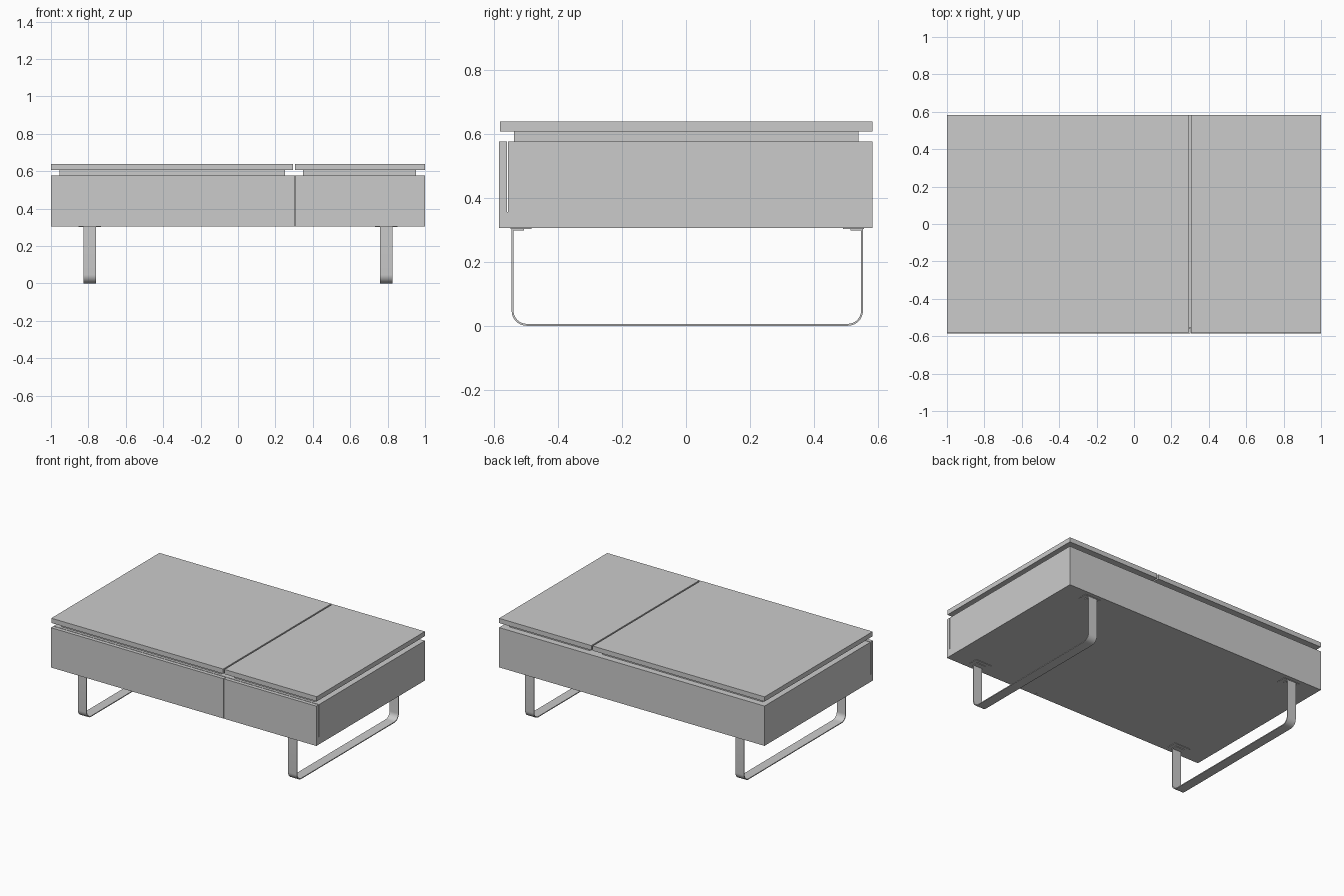
import bpy, bmesh
from math import sin, cos, pi

if "Cube" in bpy.data.objects:
    bpy.data.objects.remove(bpy.data.objects["Cube"])


def extrude_profile(name, pts, x0, x1, smooth=False):
    """Extrude a closed (y, z) outline from x0 to x1."""
    bm = bmesh.new()
    face = bm.faces.new([bm.verts.new((x0, y, z)) for y, z in pts])
    ext = bmesh.ops.extrude_face_region(bm, geom=[face])["geom"]
    moved = [v for v in ext if isinstance(v, bmesh.types.BMVert)]
    bmesh.ops.translate(bm, verts=moved, vec=(x1 - x0, 0, 0))
    bmesh.ops.recalc_face_normals(bm, faces=bm.faces)
    me = bpy.data.meshes.new(name)
    bm.to_mesh(me)
    bm.free()
    ob = bpy.data.objects.new(name, me)
    bpy.context.collection.objects.link(ob)
    if smooth:
        bpy.ops.object.select_all(action='DESELECT')
        ob.select_set(True)
        bpy.context.view_layer.objects.active = ob
        bpy.ops.object.shade_smooth_by_angle()
    return ob


def box(name, x0, x1, y0, y1, z0, z1):
    return extrude_profile(name, [(y0, z0), (y1, z0), (y1, z1), (y0, z1)], x0, x1)


def u_path(half, bottom, top, r, mid=0.004, n=8):
    """U-shaped line with rounded lower corners."""
    pts = [(mid - half, top)]
    for side, start in ((-1, pi), (1, 1.5 * pi)):
        cy, cz = mid + side * (half - r), bottom + r
        for i in range(n + 1):
            a = start + 0.5 * pi * i / n
            pts.append((cy + r * cos(a), cz + r * sin(a)))
    return pts + [(mid + half, top)]


# Storage body, with a shadow gap behind the upper front panels
extrude_profile("body", [(-0.56, 0.305), (0.583, 0.305), (0.583, 0.576),
                         (-0.556, 0.576), (-0.556, 0.355), (-0.56, 0.355)], -1, 1)

# Front panels
box("front_panel_left", -1, 0.301, -0.585, -0.56, 0.305, 0.576)
box("front_panel_right", 0.304, 1, -0.585, -0.56, 0.305, 0.576)

# Table tops and the recessed risers beneath them
for side, a, b, ra, rb in (("left", -1, 0.295, -0.955, 0.25),
                           ("right", 0.305, 1, 0.348, 0.953)):
    box("top_" + side, a, b, -0.581, 0.583, 0.607, 0.639)
    box("riser_" + side, ra, rb, -0.537, 0.539, 0.576, 0.607)

# Flat-bar loop legs and their mounting plates
outer = u_path(0.549, 0.0, 0.305, 0.047)
inner = u_path(0.543, 0.006, 0.305, 0.041)
for side, s in (("left", -1), ("right", 1)):
    x = s * 0.792
    extrude_profile("leg_" + side, outer + inner[::-1], x - 0.033, x + 0.033, True)
    for end, e in (("front", -1), ("back", 1)):
        y0, y1 = sorted((0.004 + e * 0.487, 0.004 + e * 0.552))
        box(f"plate_{end}_{side}", x - 0.06, x + 0.06, y0, y1, 0.302, 0.306)
        y0, y1 = sorted((0.004 + e * 0.51, 0.004 + e * 0.546))
        box(f"leg_flange_{end}_{side}", x - 0.033, x + 0.033, y0, y1, 0.298, 0.303)
